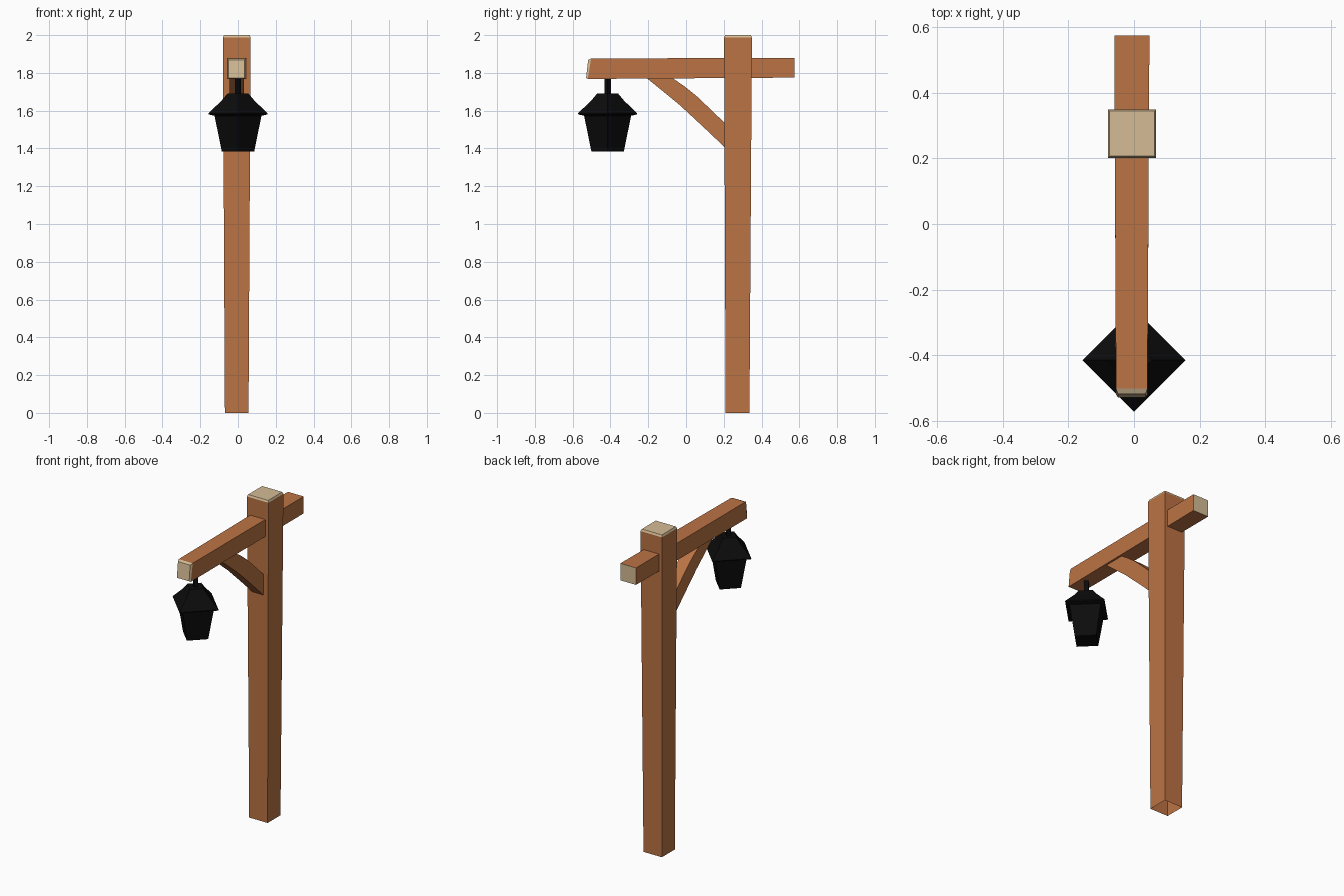
import bpy, bmesh
from mathutils import Vector

if "Cube" in bpy.data.objects:
    bpy.data.objects.remove(bpy.data.objects["Cube"])


def material(name, rgb):
    m = bpy.data.materials.new(name)
    m.diffuse_color = (*rgb, 1)
    m.use_nodes = True
    m.node_tree.nodes["Principled BSDF"].inputs["Base Color"].default_value = m.diffuse_color
    return m


WOOD = material("brown wood", (0.50, 0.172, 0.058))
CUT = material("pale cut wood", (0.66, 0.50, 0.30))
IRON = material("black iron", (0.0035, 0.0035, 0.0035))


def loft(name, rings, mats, start=0, end=0):
    """Skin equal-length rings; start/end give the cap material, None leaves it open.
    Each ring is (points, material index of the band leading to the next ring)."""
    bm = bmesh.new()
    loops = [[bm.verts.new(p) for p in pts] for pts, _ in rings]
    n = len(loops[0])
    for a, b, (_, mi) in zip(loops, loops[1:], rings):
        for i in range(n):
            j = (i + 1) % n
            bm.faces.new((a[i], a[j], b[j], b[i])).material_index = mi
    for loop, mi in ((loops[0][::-1], start), (loops[-1], end)):
        if mi is not None:
            bm.faces.new(loop).material_index = mi
    bmesh.ops.recalc_face_normals(bm, faces=bm.faces[:])
    me = bpy.data.meshes.new(name)
    bm.to_mesh(me)
    bm.free()
    for m in mats:
        me.materials.append(m)
    ob = bpy.data.objects.new(name, me)
    bpy.context.collection.objects.link(ob)
    return ob


def flat_rect(x0, x1, y0, y1, z):
    return [(x0, y0, z), (x1, y0, z), (x1, y1, z), (x0, y1, z)]


def upright_rect(x0, x1, z0, z1, y0, y1):
    """Rectangle across the beam; y0 at its bottom edge, y1 at its top edge."""
    return [(x0, y0, z0), (x1, y0, z0), (x1, y1, z1), (x0, y1, z1)]


# Post: widens upward, pale chamfered top, open underneath
loft("post", [
    (flat_rect(-0.070, 0.056, 0.210, 0.336, 0), 0),
    (flat_rect(-0.080, 0.067, 0.202, 0.349, 1.988), 1),
    (flat_rect(-0.075, 0.062, 0.207, 0.344, 2.0), 1),
], [WOOD, CUT], start=None, end=1)

# Cross beam: narrows toward the lantern, slanted pale front end
loft("beam", [
    (upright_rect(-0.060, 0.047, 1.775, 1.880, 0.575, 0.575), 0),
    (upright_rect(-0.055, 0.041, 1.768, 1.876, -0.520, -0.502), 1),
    (upright_rect(-0.049, 0.035, 1.773, 1.869, -0.529, -0.518), 1),
], [WOOD, CUT], start=1, end=1)

# Brace: gently arched strut between beam and post
lower = [(-0.215, 1.778), (-0.125, 1.705), (-0.035, 1.631), (0.085, 1.520), (0.215, 1.397)]
upper = [(-0.080, 1.778), (-0.010, 1.730), (0.055, 1.678), (0.130, 1.607), (0.215, 1.525)]
loft("brace", [
    ([(-0.045, *lo), (0.031, *lo), (0.031, *up), (-0.045, *up)], 0)
    for lo, up in zip(lower, upper)
], [WOOD])


# Lantern: four-sided, corners on the axes
def diamond(r, z, c=Vector((0, -0.415, 0))):
    return [c + Vector(p) for p in ((r, 0, z), (0, r, z), (-r, 0, z), (0, -r, z))]


def diamonds(name, profile):
    loft(name, [(diamond(r, z), 0) for r, z in profile], [IRON])


diamonds("lantern_roof", [(0.120, 1.572), (0.155, 1.580), (0.157, 1.586),
                          (0.088, 1.652), (0.056, 1.690)])
diamonds("lantern_body", [(0.086, 1.385), (0.125, 1.576)])
diamonds("hanger_rod", [(0.017, 1.680), (0.017, 1.785)])
